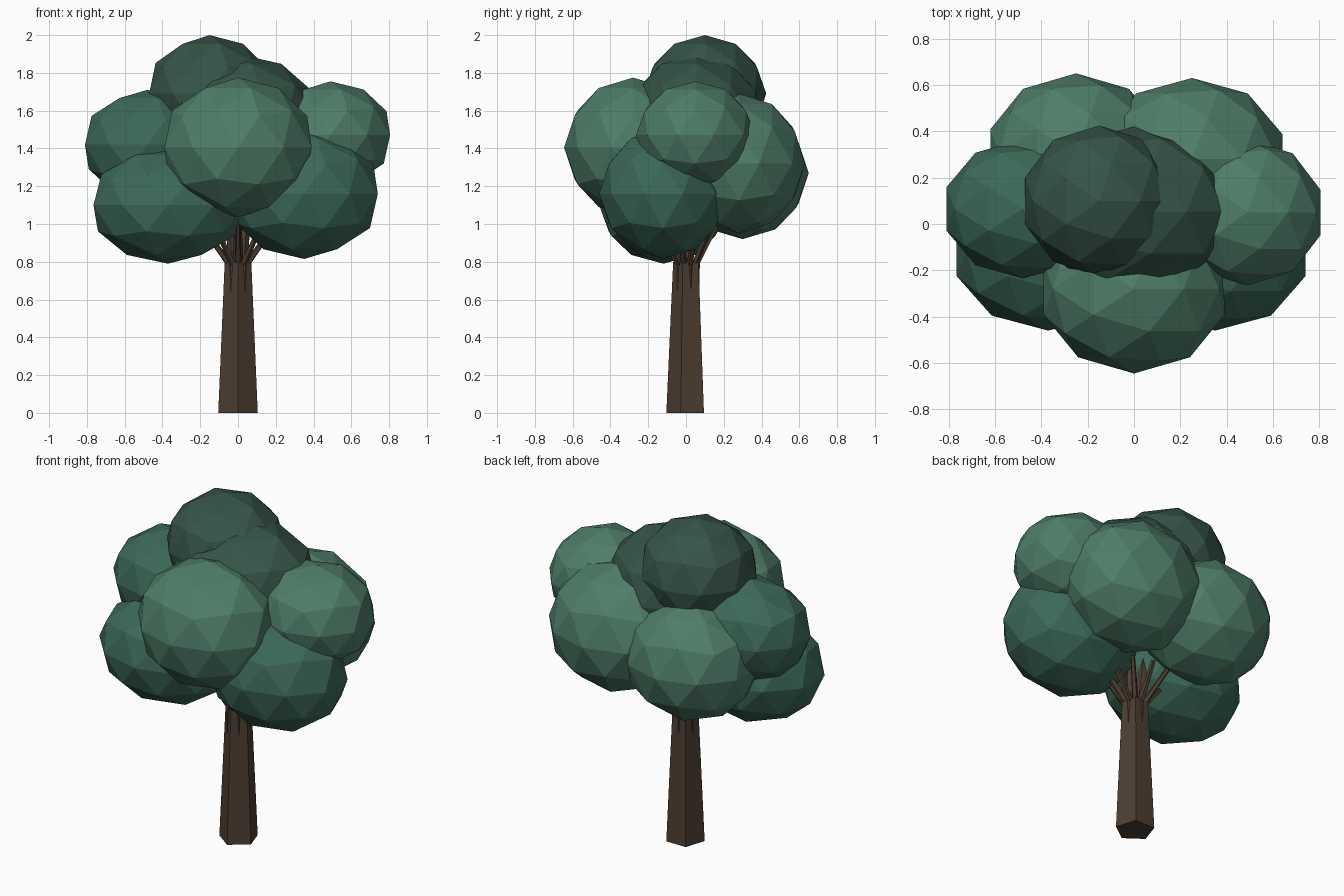
import bpy, math
from mathutils import Vector

if "Cube" in bpy.data.objects:
    bpy.data.objects.remove(bpy.data.objects["Cube"])


def material(name, rgb):
    m = bpy.data.materials.new(name)
    m.diffuse_color = (*rgb, 1)
    m.use_nodes = True
    m.node_tree.nodes["Principled BSDF"].inputs["Base Color"].default_value = m.diffuse_color
    return m


bark = material("bark", (0.075, 0.048, 0.032))
leaf = {
    "dark": material("leaf_dark", (0.036, 0.088, 0.064)),
    "mid": material("leaf_mid", (0.045, 0.14, 0.098)),
    "light": material("leaf_light", (0.077, 0.205, 0.14)),
}


def finish(name, mat):
    ob = bpy.context.object
    ob.name = name
    ob.data.materials.append(mat)
    return ob


def limb(name, a, b, r1, r2, sides=5):
    """Tapered stick from a to b."""
    a, b = Vector(a), Vector(b)
    d = b - a
    bpy.ops.mesh.primitive_cone_add(vertices=sides, radius1=r1, radius2=r2,
                                    depth=d.length, location=(a + b) / 2)
    ob = finish(name, bark)
    ob.rotation_euler = d.to_track_quat('Z', 'Y').to_euler()
    return ob


# Trunk: tapered pentagon with one corner facing the front
bpy.ops.mesh.primitive_cone_add(vertices=5, radius1=0.11, radius2=0.074,
                                depth=0.8, location=(0, 0.006, 0.4),
                                rotation=(0, 0, math.pi))
finish("trunk", bark)

# Foliage: faceted clumps (name, centre, half extents, tone)
clumps = [
    ("front", (0, -0.28, 1.405), (0.39, 0.365, 0.37), "light"),
    ("top", (-0.15, 0.10, 1.69), (0.32, 0.325, 0.31), "dark"),
    ("upper_centre", (0, 0.055, 1.55), (0.415, 0.365, 0.35), "dark"),
    ("right", (0.49, 0.05, 1.47), (0.315, 0.315, 0.285), "light"),
    ("left", (-0.48, 0.065, 1.42), (0.33, 0.30, 0.29), "mid"),
    ("front_left", (-0.37, -0.12, 1.10), (0.395, 0.34, 0.31), "mid"),
    ("front_right", (0.35, -0.12, 1.16), (0.39, 0.34, 0.345), "mid"),
    ("back_left", (-0.25, 0.30, 1.27), (0.37, 0.35, 0.35), "light"),
    ("back_right", (0.25, 0.28, 1.32), (0.39, 0.35, 0.37), "light"),
]
for name, pos, ext, tone in clumps:
    bpy.ops.mesh.primitive_ico_sphere_add(subdivisions=2, radius=1, location=pos)
    ob = finish("foliage_" + name, leaf[tone])
    ob.scale = (ext[0] / 0.951, ext[1], ext[2])

# Branches: strands running up the trunk, then splaying into the clumps
count = 10
for i in range(count):
    a = 2 * math.pi * (i + 0.5) / count
    c, s = math.cos(a), math.sin(a)
    knee = (0.05 * c, 0.006 + 0.05 * s, 0.79)
    limb("branch_root", (0.058 * c, 0.006 + 0.058 * s, 0.42), knee, 0.006, 0.017)
    limb("branch", knee, (0.21 * c, 0.006 + 0.16 * s, 1.0), 0.018, 0.013)

# Central stems up into the crown
for i in range(3):
    a = 2 * math.pi * i / 3 + 0.5
    c, s = math.cos(a), math.sin(a)
    limb("stem", (0.025 * c, 0.025 * s, 0.75), (0.07 * c, 0.07 * s, 1.25), 0.028, 0.018)
